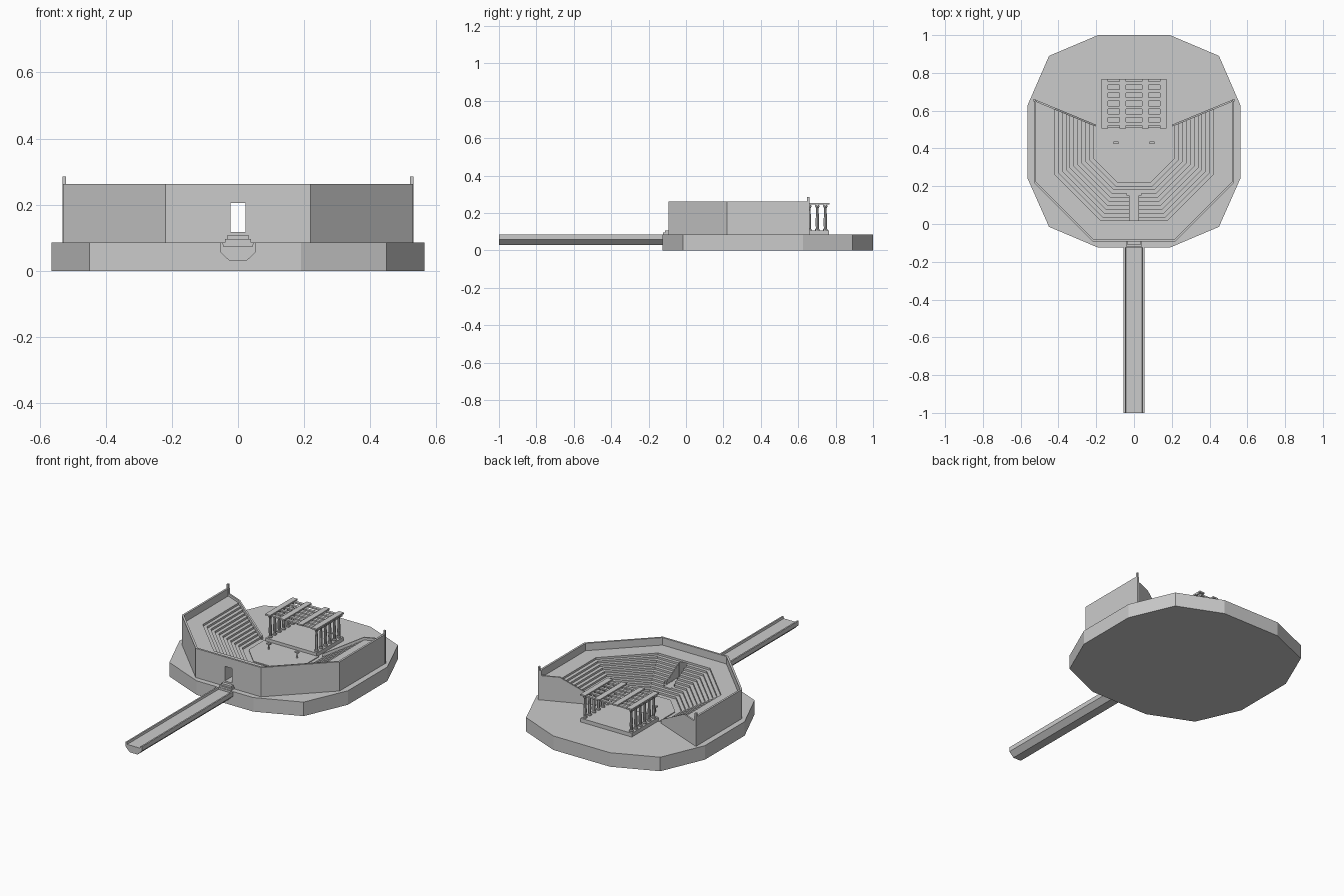
import bpy, bmesh, math
from mathutils import Vector

if "Cube" in bpy.data.objects:
    bpy.data.objects.remove(bpy.data.objects["Cube"])

CY = 0.4375          # centre of the round parts in y
G = 0.085            # ground level on top of the base
APO = math.cos(math.radians(22.5))


def finish(name, bm):
    bmesh.ops.recalc_face_normals(bm, faces=bm.faces)
    me = bpy.data.meshes.new(name)
    bm.to_mesh(me)
    bm.free()
    ob = bpy.data.objects.new(name, me)
    bpy.context.collection.objects.link(ob)
    return ob


def prism(name, pts, offset):
    bm = bmesh.new()
    face = bm.faces.new([bm.verts.new(p) for p in pts])
    ext = bmesh.ops.extrude_face_region(bm, geom=[face], use_keep_orig=True)
    moved = [e for e in ext["geom"] if isinstance(e, bmesh.types.BMVert)]
    bmesh.ops.translate(bm, verts=moved, vec=offset)
    return finish(name, bm)


def box(name, x0, x1, y0, y1, z0, z1):
    return prism(name, [(x0, y0, z0), (x1, y0, z0), (x1, y1, z0), (x0, y1, z0)], (0, 0, z1 - z0))


def sweep(name, profile, angles, closed=False):
    """Carry a closed (radius, z) profile round the centre through the given angles."""
    bm = bmesh.new()
    rings = []
    for a in angles:
        c, s = math.cos(math.radians(a)), math.sin(math.radians(a))
        rings.append([bm.verts.new((r * c, CY + r * s, z)) for r, z in profile])
    n = len(profile)
    for r0, r1 in zip(rings, rings[1:]):
        for i in range(n):
            j = (i + 1) % n
            bm.faces.new((r0[i], r0[j], r1[j], r1[i]))
    bm.faces.new(rings[0])
    bm.faces.new(rings[-1][::-1])
    return finish(name, bm)


def lathe(name, profile, x, y, sides=8):
    bm = bmesh.new()
    rings = [[bm.verts.new((x + r * math.cos(2 * math.pi * k / sides),
                            y + r * math.sin(2 * math.pi * k / sides), z))
              for k in range(sides)] for r, z in profile]
    for r0, r1 in zip(rings, rings[1:]):
        for k in range(sides):
            m = (k + 1) % sides
            bm.faces.new((r0[k], r0[m], r1[m], r1[k]))
    bm.faces.new(rings[0])
    bm.faces.new(rings[-1])
    return finish(name, bm)


def cut(ob, cutter):
    cutter.hide_render = True
    mod = ob.modifiers.new("cut", "BOOLEAN")
    mod.operation = "DIFFERENCE"
    mod.solver = "EXACT"
    mod.object = cutter
    bpy.context.view_layer.objects.active = ob
    bpy.ops.object.modifier_apply(modifier=mod.name)
    bpy.data.objects.remove(cutter)


# twelve-sided base
right = [(0.19, -0.125), (0.45, -0.015), (0.565, 0.245), (0.565, 0.625), (0.45, 0.89), (0.19, 1.0)]
outline = right + [(-x, y) for x, y in reversed(right)]
prism("base", [(x, y, 0) for x, y in outline], (0, 0, G))

# channel-shaped approach walkway
half = [(0.026, 0.03), (0.055, 0.058), (0.055, 0.085), (0.046, 0.085), (0.043, 0.073)]
section = half + [(-x, z) for x, z in reversed(half)]
prism("walkway", [(x, -1, z) for x, z in section], (0, 0.88, 0))

# entrance steps
for i, (hw, y0, z1) in enumerate([(0.04, -0.122, 0.096), (0.034, -0.112, 0.107)]):
    box(f"entrance_step_{i}", -hw, hw, y0, -0.09, G - 0.005, z1)

# seating bowl: outer wall, gallery and ten rows, five sides of an octagon
profile = [(0.53, G), (0.53, 0.262), (0.518, 0.262), (0.518, 0.217)]
rows, r_out, r_in = 10, 0.42, 0.215
dr, dz = (r_out - r_in) / rows, (0.217 - G) / (rows + 1)
for i in range(rows + 1):
    r, z = r_out - dr * i, 0.217 - dz * i
    profile += [(r, z), (r, z - dz)]
bowl = sweep("seating_bowl", [(r / APO, z) for r, z in profile],
             [22.5 - 45 * k for k in range(6)])

# entrance passage and its open stairwell
cut(bowl, box("passage_cutter", -0.023, 0.023, -0.2, 0.19, 0.117, 0.205))
cut(bowl, box("stairwell_cutter", -0.025, 0.025, 0.03, 0.19, 0.118, 0.3))
cut(bowl, box("landing_cutter", -0.036, 0.036, 0.15, 0.171, 0.119, 0.3))

# sloping end parapets and corner posts
for side in (1, -1):
    tag = "right" if side > 0 else "left"
    t = math.tan(math.radians(22.5))
    shape = [(0.205, G), (0.528, G), (0.528, 0.262), (0.515, 0.262), (0.515, 0.232), (0.42, 0.232), (0.205, 0.108)]
    prism(f"{tag}_end_parapet", [(side * r, CY + r * t - 0.006, z) for r, z in shape],
          Vector((-side * t, 1, 0)).normalized() * 0.010)
    x = sorted((side * 0.521, side * 0.531))
    box(f"{tag}_corner_post", x[0], x[1], 0.648, 0.661, G, 0.285)

# orchestra floor
half = [(0.075, 0.255), (0.183, 0.365), (0.183, 0.515)]
floor = half + [(-x, y) for x, y in reversed(half)]
prism("orchestra_floor", [(x, y, G) for x, y in floor], (0, 0, 0.005))

# two small stands in the orchestra
for x in (-0.095, 0.095):
    lathe("stand_stem", [(0.006, G), (0.004, 0.095), (0.004, 0.12)], x, 0.43, 6)
    box("stand_top", x - 0.013, x + 0.013, 0.423, 0.437, 0.12, 0.127)

# stage platform
box("stage_platform", -0.172, 0.172, 0.508, 0.765, G, 0.108)

# pergola: side columns, crossbars and long beams
bar_y = [0.531 + 0.0428 * i for i in range(6)]
column = [(0.012, 0.108), (0.012, 0.114), (0.008, 0.118), (0.0095, 0.15), (0.0065, 0.222),
          (0.007, 0.226), (0.012, 0.236), (0.012, 0.241)]
for y in bar_y:
    for x in (-0.155, 0.155):
        lathe("column", column, x, y)
    box("crossbar", -0.174, 0.174, y - 0.009, y + 0.009, 0.239, 0.248)
for x in (-0.155, -0.06, 0.06, 0.155):
    box("long_beam", x - 0.017, x + 0.017, 0.505, 0.768, 0.246, 0.255)
